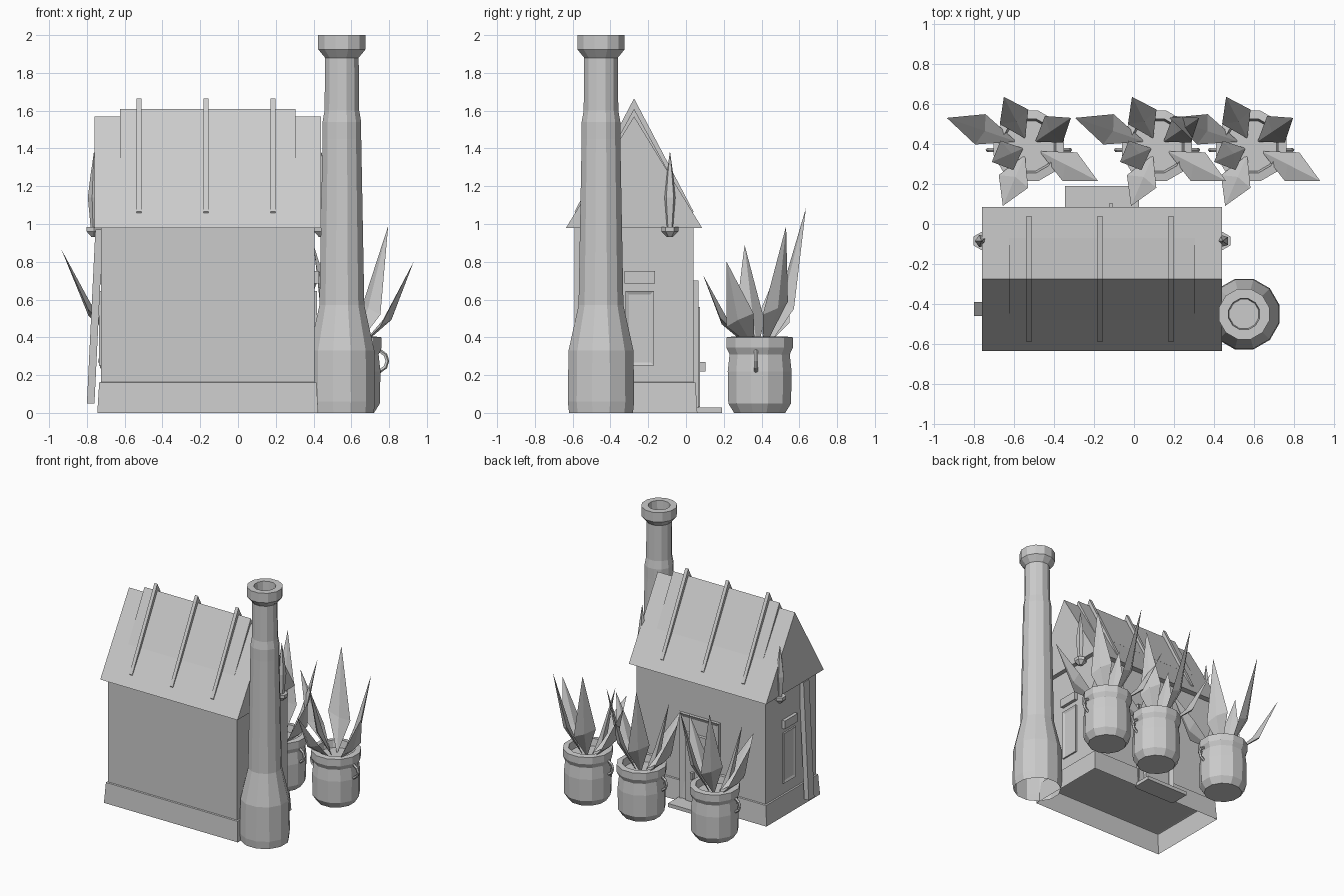
import bpy, bmesh, math
from mathutils import Vector

old = bpy.data.objects.get("Cube")
if old:
    bpy.data.objects.remove(old)

grey = bpy.data.materials.new("plain_grey")
grey.use_nodes = True
grey.diffuse_color = (0.6, 0.6, 0.6, 1)
grey.node_tree.nodes["Principled BSDF"].inputs["Base Color"].default_value = (0.6, 0.6, 0.6, 1)

RIDGE_Y = -0.275
HOUSE_X = -0.16


def finish(name, bm, fix=True):
    if fix:
        bmesh.ops.recalc_face_normals(bm, faces=bm.faces)
    mesh = bpy.data.meshes.new(name)
    bm.to_mesh(mesh)
    bm.free()
    mesh.materials.append(grey)
    obj = bpy.data.objects.new(name, mesh)
    bpy.context.collection.objects.link(obj)
    return obj


def box(name, x0, x1, y0, y1, z0, z1, inset_dir=None, border=0.02, depth=-0.01):
    """Box, optionally with a recessed panel on the face looking along inset_dir."""
    bm = bmesh.new()
    bmesh.ops.create_cube(bm, size=1)
    for v in bm.verts:
        v.co = Vector(((x0 + x1) / 2 + v.co.x * (x1 - x0),
                       (y0 + y1) / 2 + v.co.y * (y1 - y0),
                       (z0 + z1) / 2 + v.co.z * (z1 - z0)))
    if inset_dir:
        bm.normal_update()
        face = max(bm.faces, key=lambda f: f.normal.dot(Vector(inset_dir)))
        bmesh.ops.inset_individual(bm, faces=[face], thickness=border, depth=depth)
    return finish(name, bm)


def extrude_x(name, profile, x0, x1):
    """Extrude a (y, z) outline between two x positions."""
    bm = bmesh.new()
    face = bm.faces.new([bm.verts.new((x0, y, z)) for y, z in profile])
    out = bmesh.ops.extrude_face_region(bm, geom=[face])
    moved = [g for g in out["geom"] if isinstance(g, bmesh.types.BMVert)]
    bmesh.ops.translate(bm, verts=moved, vec=(x1 - x0, 0, 0))
    return finish(name, bm)


def lathe(name, profile, cx, cy, sides=12, cap_start=False, cap_end=False):
    """Spin (radius, z) points around a vertical axis."""
    bm = bmesh.new()
    rings = []
    for r, z in profile:
        angles = [(i + 0.5) * math.tau / sides for i in range(sides)]
        rings.append([bm.verts.new((cx + r * math.cos(a), cy + r * math.sin(a), z)) for a in angles])
    for low, high in zip(rings, rings[1:]):
        for i in range(sides):
            j = (i + 1) % sides
            bm.faces.new((low[i], low[j], high[j], high[i]))
    if cap_start:
        bm.faces.new(rings[0][::-1])
    if cap_end:
        bm.faces.new(rings[-1])
    return finish(name, bm, fix=False)


def leaf(name, base, tip, half_width=0.08):
    """Folded blade that leans outward and then rises to a point."""
    base, tip = Vector(base), Vector(tip)
    span = tip - base
    flat = Vector((span.x, span.y, 0))
    mid = base + flat * 0.52 + Vector((0, 0, span.z * 0.33))
    side = Vector((-span.y, span.x, 0)).normalized() * half_width
    side.z = 0.035
    fold = flat.normalized() * 0.025
    bm = bmesh.new()
    b, t, l, r, inner, outer = [bm.verts.new(p) for p in (
        base, tip, mid + side, mid - side, mid - fold, mid + fold)]
    for ring in ((l, inner), (inner, r), (r, outer), (outer, l)):
        bm.faces.new((b, *ring))
        bm.faces.new((t, *ring[::-1]))
    return finish(name, bm)


# House walls, and a flared plinth that is open below
box("house_walls", -0.725, 0.405, -0.59, 0.04, 0.16, 1.0)
bm = bmesh.new()
loops = [[bm.verts.new((HOUSE_X + sx * hx, RIDGE_Y + sy * hy, z))
          for sx, sy in ((-1, -1), (1, -1), (1, 1), (-1, 1))]
         for hx, hy, z in ((0.585, 0.335, 0), (0.575, 0.325, 0.16), (0.56, 0.31, 0.165))]
for low, high in zip(loops, loops[1:]):
    for i in range(4):
        j = (i + 1) % 4
        bm.faces.new((low[i], low[j], high[j], high[i]))
finish("plinth", bm, fix=False)


def gable(half, eave, apex):
    return [(RIDGE_Y - half, eave), (RIDGE_Y + half, eave), (RIDGE_Y, apex)]


# Roof, raised ridge layer and three ribs
extrude_x("roof", gable(0.36, 0.98, 1.57), -0.76, 0.44)
extrude_x("roof_cap", gable(0.205, 1.235, 1.61), -0.625, 0.305)
rib_outline = [(RIDGE_Y - 0.315, 1.065), (RIDGE_Y - 0.3, 1.04), (RIDGE_Y, 1.55),
               (RIDGE_Y + 0.3, 1.04), (RIDGE_Y + 0.315, 1.065), (RIDGE_Y, 1.665)]
for i, x in enumerate((-0.525, -0.17, 0.185)):
    extrude_x(f"roof_rib_{i + 1}", rib_outline, x - 0.013, x + 0.013)

# Door with frame, handle and step
box("door_frame", -0.33, 0.01, 0.03, 0.065, 0.0, 0.70, (0, 1, 0), 0.04, -0.015)
box("door", -0.27, -0.05, 0.04, 0.075, 0.03, 0.56)
box("door_handle", -0.125, -0.105, 0.07, 0.102, 0.22, 0.27)
box("door_step", -0.345, 0.025, 0.04, 0.19, 0.0, 0.028)

# Side windows with lintels, and gable torches
for label, s in (("left", 1), ("right", -1)):
    wall = HOUSE_X + s * 0.565
    a, b = sorted((wall - s * 0.01, wall + s * 0.012))
    box(f"{label}_window", a, b, -0.32, -0.17, 0.25, 0.645, (s, 0, 0), 0.025, -0.008)
    a, b = sorted((wall - s * 0.01, wall + s * 0.025))
    box(f"{label}_lintel", a, b, -0.325, -0.165, 0.685, 0.75)
    gx = HOUSE_X + s * 0.602
    lathe(f"{label}_torch_cup", [(0.015, 0.93), (0.045, 0.96), (0.045, 0.985)],
          gx, -0.085, 6, True, True)
    lathe(f"{label}_torch_flame", [(0.018, 0.98), (0.033, 1.14), (0.02, 1.25), (0.001, 1.38)],
          gx, -0.085, 5, True, True)

# Leaning post on the right wall
post = box("wall_post", -0.755, -0.715, -0.46, -0.39, 0.05, 0.97)
for v in post.data.vertices:
    if v.co.z < 0.5:
        v.co.x -= 0.045

# Chimney, hollow at both ends
lathe("chimney", [(0.175, 0), (0.182, 0.06), (0.178, 0.33), (0.123, 0.57), (0.106, 1.45),
                  (0.106, 1.54), (0.095, 1.6), (0.092, 1.88), (0.13, 1.925), (0.13, 2.0),
                  (0.08, 2.0), (0.075, 1.88)], 0.55, -0.45, 12, False, True)

# Potted plants: tip offsets from the pot centre
tips = [(-0.41, 0.14, 0.865), (-0.125, 0.245, 1.085), (0.21, 0.14, 0.99),
        (0.345, -0.175, 0.80), (-0.13, -0.30, 0.73), (-0.185, -0.08, 0.89)]
pot = [(0.14, 0), (0.172, 0.05), (0.175, 0.22), (0.165, 0.31), (0.182, 0.345),
       (0.182, 0.40), (0.14, 0.405), (0.13, 0.35)]
PLANT_Y = 0.39
for n, px in enumerate((-0.525, 0.115, 0.585), 1):
    lathe(f"pot_{n}", pot, px, PLANT_Y, 12, True, True)
    for i, (dx, dy, z) in enumerate(tips, 1):
        leaf(f"leaf_{n}_{i}", (px + dx * 0.15, PLANT_Y + dy * 0.15, 0.34),
             (px + dx, PLANT_Y + dy, z))
    # Small ring handles on both sides
    for s in (-1, 1):
        bpy.ops.mesh.primitive_torus_add(
            major_segments=10, minor_segments=5, major_radius=0.055, minor_radius=0.011,
            location=(px + s * 0.15, PLANT_Y - 0.02, 0.275), rotation=(math.pi / 2, 0, 0))
        handle = bpy.context.object
        handle.name = f"pot_handle_{n}_{'left' if s > 0 else 'right'}"
        handle.data.materials.append(grey)
